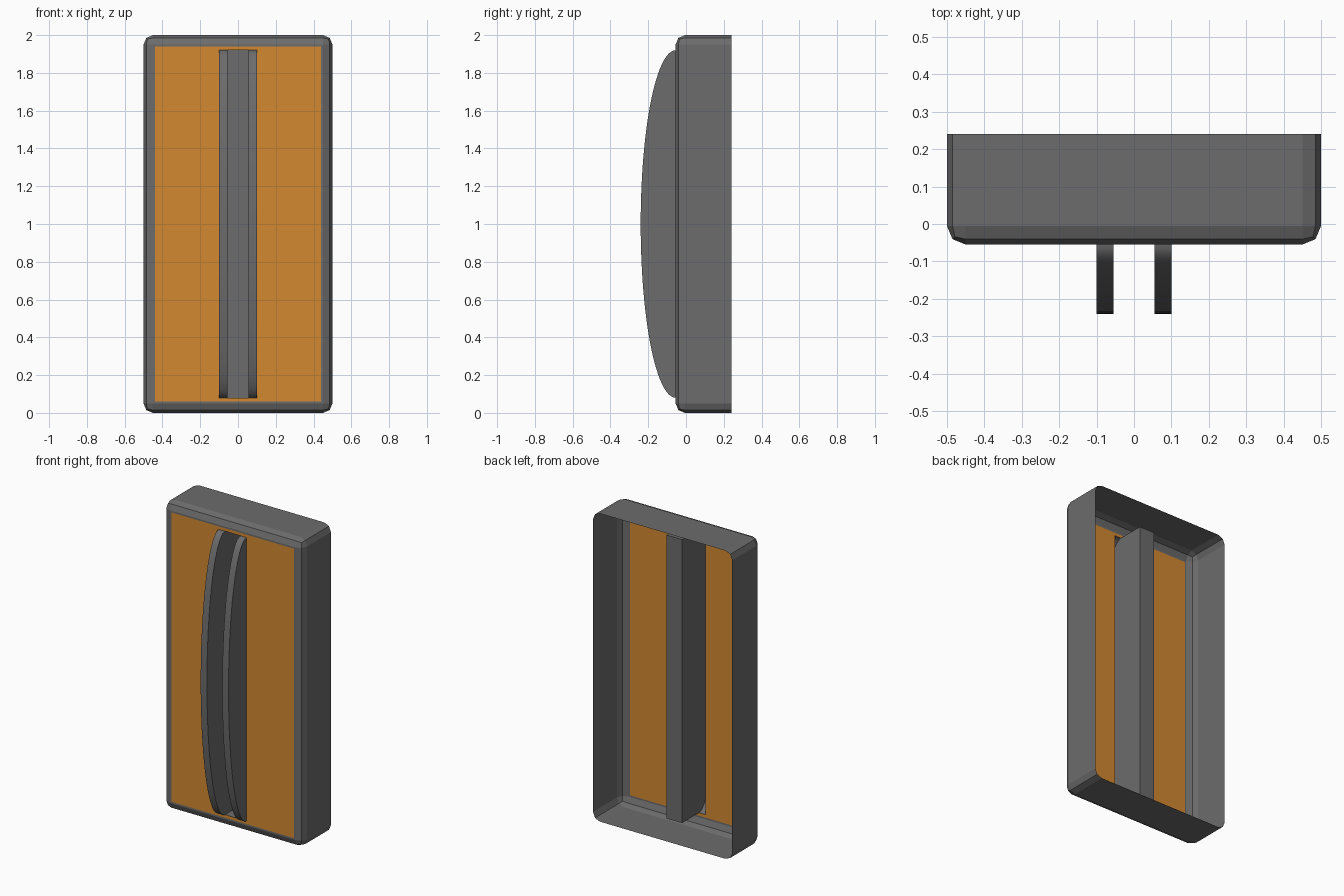
import bpy, bmesh, math
from mathutils import Vector

if "Cube" in bpy.data.objects:
    bpy.data.objects.remove(bpy.data.objects["Cube"])

FRONT, BACK = -0.055, 0.24          # depth of housing
FIN_OUT, FIN_IN = 0.10, 0.055       # fin outer / inner x
Z0, Z1 = 0.08, 1.92                 # fin height range
GROOVE_Y = 0.12                     # groove floor depth


def material(name, color):
    m = bpy.data.materials.new(name)
    m.diffuse_color = (*color, 1)
    m.use_nodes = True
    m.node_tree.nodes["Principled BSDF"].inputs["Base Color"].default_value = m.diffuse_color
    return m


grey = material("dark grey", (0.15, 0.15, 0.15))
orange = material("orange", (0.65, 0.25, 0.03))


def make_object(name, bm, mats):
    me = bpy.data.meshes.new(name)
    bm.to_mesh(me)
    bm.free()
    for m in mats:
        me.materials.append(m)
    ob = bpy.data.objects.new(name, me)
    bpy.context.collection.objects.link(ob)
    return ob


# Housing: open-backed bevelled box with an orange front panel
bm = bmesh.new()
bmesh.ops.create_cube(bm, size=1)
for v in bm.verts:
    v.co = Vector((v.co.x, FRONT if v.co.y < 0 else BACK, v.co.z * 2 + 1))
back = [f for f in bm.faces if f.normal.y > 0.9]
edges = [e for e in bm.edges if not all(v.co.y > 0 for v in e.verts)]
bmesh.ops.bevel(bm, geom=edges, offset=0.05, segments=2, profile=0.5, affect='EDGES')
bm.normal_update()
bmesh.ops.delete(bm, geom=[f for f in bm.faces if f.normal.y > 0.9], context='FACES')
panel = max((f for f in bm.faces if f.normal.y < -0.99), key=lambda f: f.calc_area())
bmesh.ops.inset_region(bm, faces=[panel], thickness=0.015)
panel.material_index = 1

# Cut the panel and open it behind the fins and the groove
for axis, pos in ((0, -FIN_OUT), (0, FIN_OUT), (2, Z0), (2, Z1)):
    co, no = Vector((0, 0, 0)), Vector((0, 0, 0))
    co[axis], no[axis] = pos, 1
    fs = [f for f in bm.faces if f.material_index == 1]
    geom = fs + list({e for f in fs for e in f.edges}) + list({v for f in fs for v in f.verts})
    bmesh.ops.bisect_plane(bm, geom=geom, plane_co=co, plane_no=no)
hole = []
for f in bm.faces:
    c = f.calc_center_median()
    if f.material_index == 1 and abs(c.x) < FIN_OUT and Z0 < c.z < Z1:
        hole.append(f)
bmesh.ops.delete(bm, geom=hole, context='FACES')
make_object("housing", bm, [grey, orange])

# Fins: hollow half-ellipse shells, inner wall running back into the groove
N = 48
profile = []
for i in range(N + 1):
    a = math.pi * i / N
    profile.append((FRONT - 0.185 * math.sin(a), 1 - 0.92 * math.cos(a)))
for side, name in ((-1, "left_fin"), (1, "right_fin")):
    bm = bmesh.new()
    outer = [bm.verts.new((side * FIN_OUT, y, z)) for y, z in profile]
    inner = [bm.verts.new((side * FIN_IN, y, z)) for y, z in profile]
    deep = [bm.verts.new((side * FIN_IN, GROOVE_Y, z)) for z in (Z1, Z0)]
    bm.faces.new(outer)
    bm.faces.new(inner + deep)
    for i in range(N):
        f = bm.faces.new((outer[i], outer[i + 1], inner[i + 1], inner[i]))
        f.smooth = True
    for e in bm.edges:
        e.smooth = not any(len(f.verts) > 4 for f in e.link_faces)
    bmesh.ops.recalc_face_normals(bm, faces=bm.faces)
    if max(bm.faces, key=lambda f: f.calc_center_median().x * side
           if len(f.verts) > 4 else -9).normal.x * side < 0:
        bmesh.ops.reverse_faces(bm, faces=bm.faces)
    make_object(name, bm, [grey])

# Groove: recessed floor with end caps between the fins
bm = bmesh.new()
path = [(FRONT, Z0), (GROOVE_Y, Z0), (GROOVE_Y, Z1), (FRONT, Z1)]
rows = [[bm.verts.new((x, y, z)) for x in (-FIN_IN, FIN_IN)] for y, z in path]
for a, b in zip(rows, rows[1:]):
    bm.faces.new((a[0], a[1], b[1], b[0]))
make_object("groove", bm, [grey])
